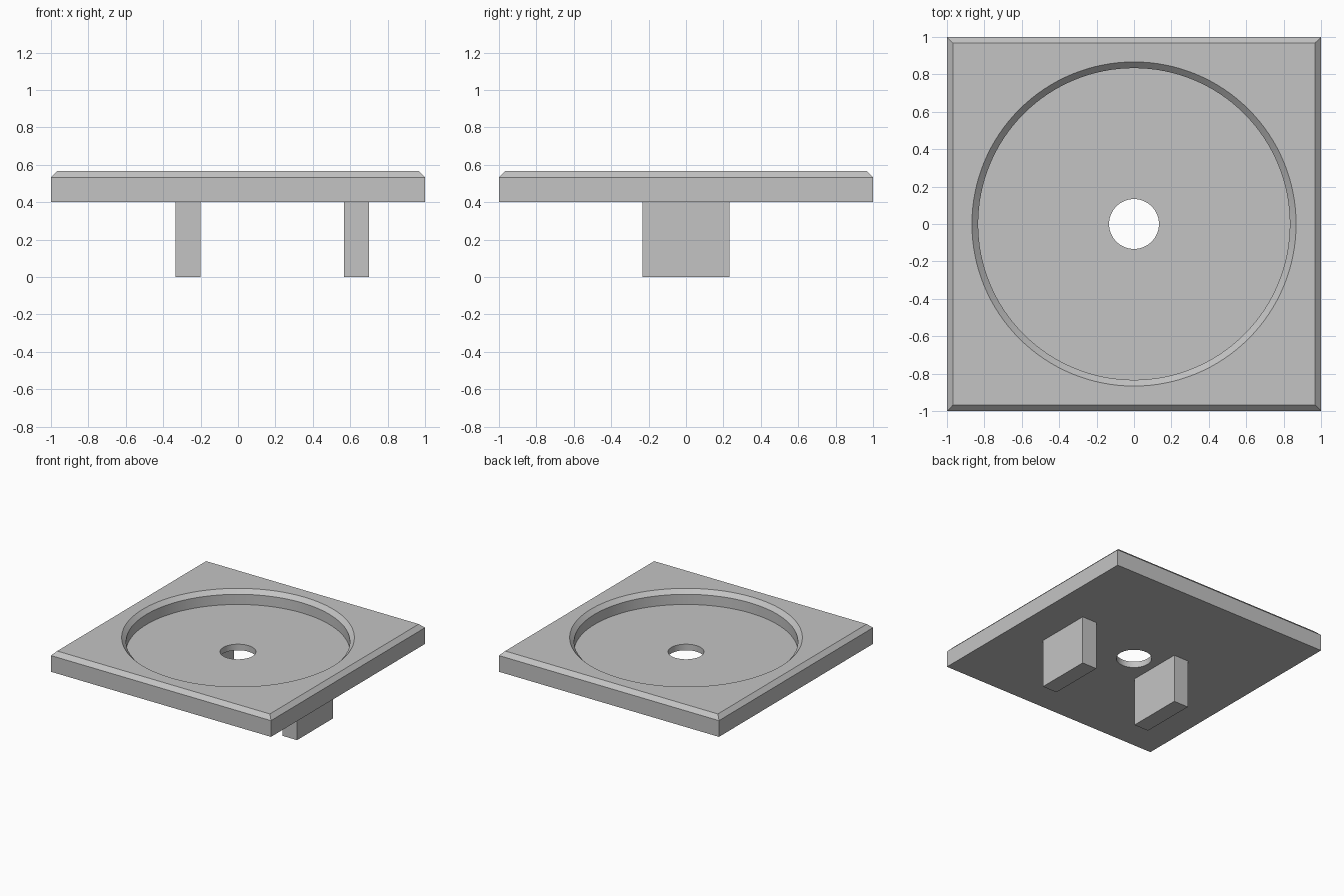
import bpy
import bmesh
import math

if "Cube" in bpy.data.objects:
    bpy.data.objects.remove(bpy.data.objects["Cube"])

U = 1 / 30                      # design unit: the plate is 60 units wide
LEG, FLOOR, EDGE, TOP = 12, 13.5, 16, 17    # heights
SEGMENTS = 128

grey = bpy.data.materials.new("plain_grey")
grey.use_nodes = True
colour = (0.55, 0.55, 0.55, 1)
grey.diffuse_color = colour
grey.node_tree.nodes["Principled BSDF"].inputs["Base Color"].default_value = colour


def stacked_prism(name, sections, sides, turn=0.0):
    """Closed solid through regular polygons given as (radius, height)."""
    bm = bmesh.new()
    rings = []
    for radius, z in sections:
        angles = [turn + math.tau * i / sides for i in range(sides)]
        rings.append([bm.verts.new((radius * U * math.cos(a), radius * U * math.sin(a), z * U))
                      for a in angles])
    for low, high in zip(rings, rings[1:]):
        for i in range(sides):
            j = (i + 1) % sides
            bm.faces.new((low[i], low[j], high[j], high[i]))
    bm.faces.new(rings[0][::-1])
    bm.faces.new(rings[-1])
    mesh = bpy.data.meshes.new(name)
    bm.to_mesh(mesh)
    bm.free()
    mesh.materials.append(grey)
    obj = bpy.data.objects.new(name, mesh)
    bpy.context.collection.objects.link(obj)
    return obj


def cut(target, cutter):
    mod = target.modifiers.new(cutter.name, 'BOOLEAN')
    mod.operation = 'DIFFERENCE'
    mod.solver = 'EXACT'
    mod.object = cutter
    bpy.context.view_layer.objects.active = target
    bpy.ops.object.modifier_apply(modifier=mod.name)
    bpy.data.objects.remove(cutter)


# Square plate with a chamfered top edge
diag = math.sqrt(2)
plate = stacked_prism("plate", [(30 * diag, LEG), (30 * diag, EDGE), (29 * diag, TOP)],
                      4, math.pi / 4)

# Round recess with a chamfered rim, then the centre hole
cut(plate, stacked_prism("recess_cutter", [(25, FLOOR), (25, EDGE), (27, TOP + 1)], SEGMENTS))
cut(plate, stacked_prism("hole_cutter", [(4, LEG - 1), (4, TOP)], SEGMENTS))

bpy.ops.object.select_all(action='DESELECT')
plate.select_set(True)
bpy.context.view_layer.objects.active = plate
bpy.ops.object.shade_smooth_by_angle(angle=math.radians(20))

# Two block legs, set off-centre under the plate
for name, x in (("right_leg", -8), ("left_leg", 19)):
    bpy.ops.mesh.primitive_cube_add(size=1, location=(x * U, 0, LEG / 2 * U))
    leg = bpy.context.object
    leg.name = name
    leg.scale = (4 * U, 14 * U, LEG * U)
    bpy.ops.object.transform_apply(location=False, rotation=False, scale=True)
    leg.data.materials.append(grey)
